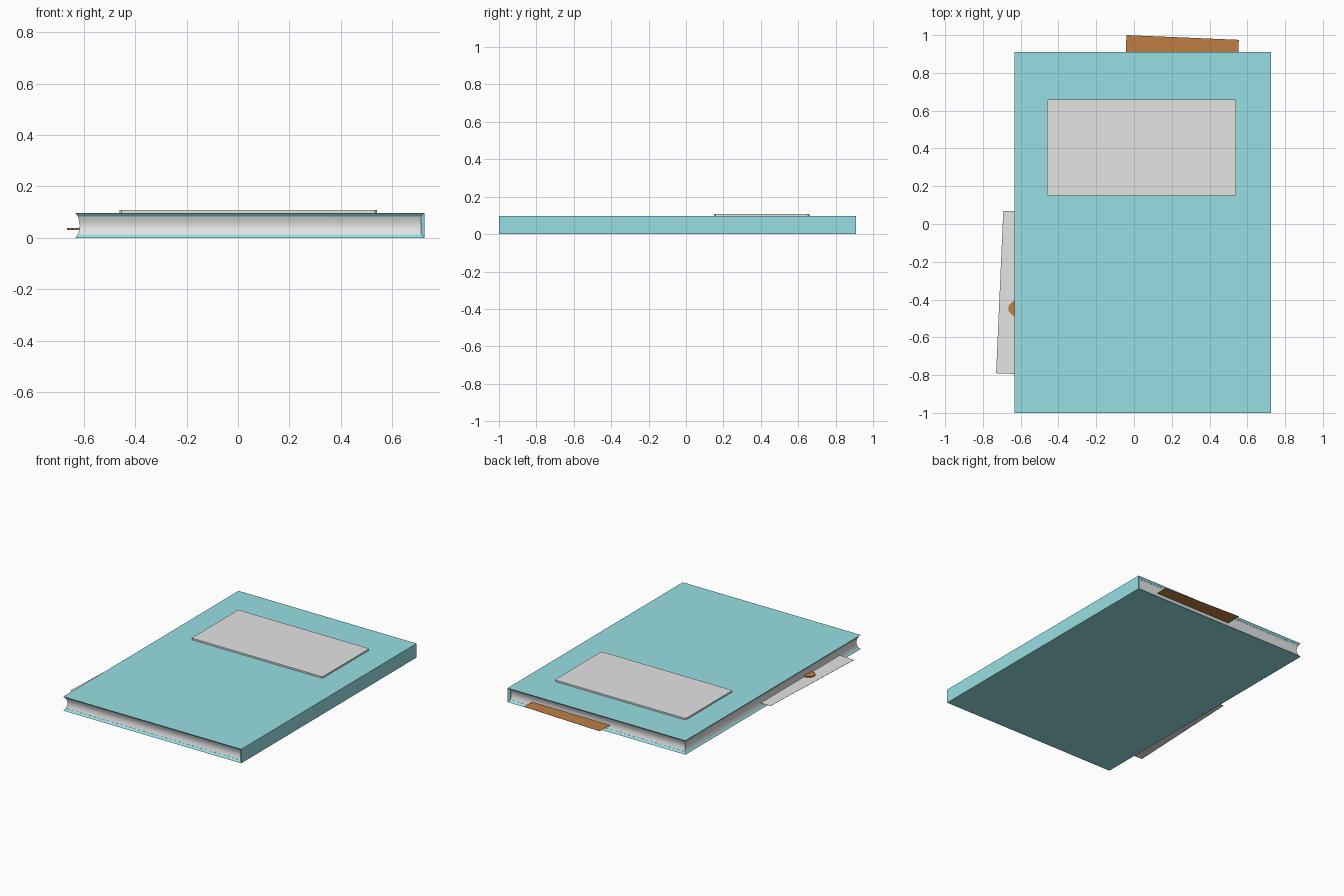
import bpy, bmesh, math

if "Cube" in bpy.data.objects:
    bpy.data.objects.remove(bpy.data.objects["Cube"])


def material(name, r, g, b):
    m = bpy.data.materials.new(name)
    m.diffuse_color = (r, g, b, 1)
    m.use_nodes = True
    m.node_tree.nodes["Principled BSDF"].inputs["Base Color"].default_value = m.diffuse_color
    return m


TEAL = material("teal_cover", 0.31, 0.74, 0.77)
GREY = material("paper_grey", 0.78, 0.78, 0.78)
BROWN = material("brown_card", 0.52, 0.21, 0.055)


def build(name, rings, mat, closed=False, caps=True, smooth=False):
    """Skin a list of equal-length vertex rings into one object."""
    bm = bmesh.new()
    rows = [[bm.verts.new(p) for p in ring] for ring in rings]
    n = len(rows[0])
    pairs = list(zip(rows, rows[1:]))
    if closed:
        pairs.append((rows[-1], rows[0]))
    for a, b in pairs:
        for i in range(n):
            bm.faces.new((a[i], a[(i + 1) % n], b[(i + 1) % n], b[i]))
    if caps and not closed:
        bm.faces.new(rows[0])
        if len(rows) > 1:
            bm.faces.new(rows[-1])
    bmesh.ops.recalc_face_normals(bm, faces=bm.faces)
    me = bpy.data.meshes.new(name)
    bm.to_mesh(me)
    bm.free()
    me.materials.append(mat)
    ob = bpy.data.objects.new(name, me)
    bpy.context.collection.objects.link(ob)
    if smooth:
        bpy.context.view_layer.objects.active = ob
        ob.select_set(True)
        bpy.ops.object.shade_smooth_by_angle(angle=math.radians(40))
        ob.select_set(False)
    return ob


X0, X1, Y0, Y1, H = -0.633, 0.725, -1.0, 0.91, 0.097
T, IN = 0.014, 0.012  # cover thickness, inward slope of the cover edges

# cover: C-shaped shell whose edges slope inward toward the pages
outer = [(X0, 0), (X1, 0), (X1, H), (X0, H)]
inner = [(X0 + IN, T), (X1 - T, T), (X1 - T, H - T), (X0 + IN, H - T)]
rows = []
for o, i in zip(outer, inner):
    rows.append([(o[0], Y0, o[1]), (o[0], Y1, o[1]),
                 (i[0], Y1 - IN, i[1]), (i[0], Y0 + IN, i[1])])
build("cover", rows, TEAL)

# page block with hollowed edges
rows = []
steps = 10
for k in range(steps + 1):
    t = k / steps
    z = T + (H - 2 * T) * t
    d = 0.008 * math.sin(math.pi * t)
    xa, xb = X0 + IN - 0.002 + d, X1 - T
    ya, yb = Y0 + IN + 0.001 + d, Y1 - IN - 0.001 - d
    rows.append([(xa, ya, z), (xb, ya, z), (xb, yb, z), (xa, yb, z)])
build("pages", rows, GREY, smooth=True)

# title label on the top cover with slightly clipped corners
c = 0.008
lx0, lx1, ly0, ly1 = -0.46, 0.54, 0.15, 0.66
outline = [(lx0 + c, ly0), (lx1 - c, ly0), (lx1, ly0 + c), (lx1, ly1 - c),
           (lx1 - c, ly1), (lx0 + c, ly1), (lx0, ly1 - c), (lx0, ly0 + c)]
build("cover_label", [[(x, y, z) for x, y in outline] for z in (H - 0.001, H + 0.011)], GREY)


# loose sheets tucked between the pages
def sheet(name, pts, z, mat, thick=0.001):
    build(name, [[(x, y, h) for x, y in pts] for h in (z, z + thick)], mat)


sheet("brown_bookmark", [(-0.04, 1.0), (0.555, 0.975), (0.54, 0.6), (-0.055, 0.625)], 0.038, BROWN)
sheet("loose_letter", [(-0.692, 0.07), (-0.73, -0.79), (-0.33, -0.806), (-0.292, 0.054)], 0.03, GREY)
seal = [(-0.625 + 0.042 * math.cos(a), -0.447 + 0.042 * math.sin(a))
        for a in [math.pi / 8 + k * math.pi / 4 for k in range(8)]]
sheet("letter_seal", seal, 0.0305, BROWN, 0.007)
